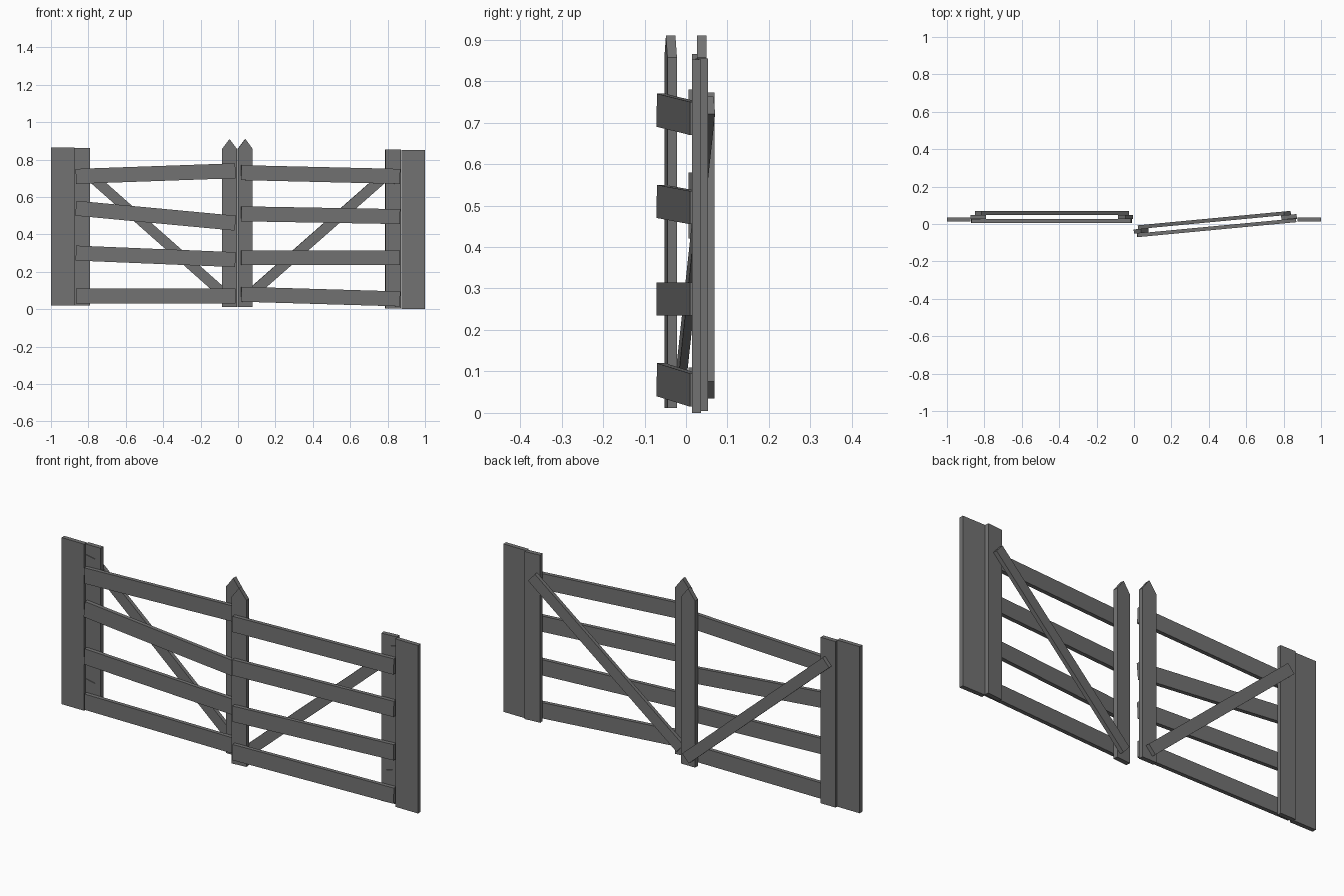
import bpy, bmesh, math
from mathutils import Matrix, Vector

cube = bpy.data.objects.get("Cube")
if cube:
    bpy.data.objects.remove(cube, do_unlink=True)

wood = bpy.data.materials.new("weathered_grey_wood")
wood.use_nodes = True
GREY = (0.17, 0.17, 0.17, 1)
wood.diffuse_color = GREY
wood.node_tree.nodes["Principled BSDF"].inputs["Base Color"].default_value = GREY

# Depth layers (front, back) of a gate leaf
RAIL, STILE, BRACE, POST = (0.006, 0.026), (0.026, 0.049), (0.049, 0.069), (0.014, 0.036)
STRAP = (0.023, 0.026)


def plate(name, outline, layer, swing):
    """Extrude an x-z outline through a depth layer."""
    bm = bmesh.new()
    face = bm.faces.new([bm.verts.new((x, layer[0], z)) for x, z in outline])
    ext = bmesh.ops.extrude_face_region(bm, geom=[face])["geom"]
    moved = [v for v in ext if isinstance(v, bmesh.types.BMVert)]
    bmesh.ops.translate(bm, verts=moved, vec=(0, layer[1] - layer[0], 0))
    bmesh.ops.recalc_face_normals(bm, faces=bm.faces)
    bm.transform(swing)
    mesh = bpy.data.meshes.new(name)
    bm.to_mesh(mesh)
    bm.free()
    mesh.materials.append(wood)
    obj = bpy.data.objects.new(name, mesh)
    bpy.context.collection.objects.link(obj)


def box(name, x0, x1, z0, z1, layer, swing):
    plate(name, [(x0, z0), (x1, z0), (x1, z1), (x0, z1)], layer, swing)


def plank(name, start, end, width, layer, swing):
    """A square-ended board between two centre points."""
    a, b = Vector(start), Vector(end)
    d = (b - a).normalized()
    n = Vector((-d.y, d.x)) * width / 2
    plate(name, [a - n, b - n, b + n, a + n], layer, swing)


def picket(name, x0, x1, z0, shoulder, tip, layer, swing):
    plate(name, [(x0, z0), (x1, z0), (x1, shoulder), ((x0 + x1) / 2, tip), (x0, shoulder)],
          layer, swing)


def leaf(side, s, swing, base, top, rails, brace, picket_x):
    """One gate leaf; s is the sign of x at its hinge."""
    box(side + "_hinge_stile", s * 0.79, s * 0.873, base, top, STILE, swing)
    picket(side + "_pointed_stile", *picket_x, 0.012, 0.857, 0.91, STILE, swing)
    for i, (inner, outer) in enumerate(rails):
        plank(f"{side}_rail_{i + 1}", (s * 0.014, inner), (s * 0.867, outer), 0.08, RAIL, swing)
    plank(side + "_brace", *brace, 0.055, BRACE, swing)
    # Slim tapered hinge straps
    for level, z in (("upper", 0.80), ("lower", 0.17)):
        plate(f"{side}_{level}_hinge", [(s * 0.872, z - 0.01), (s * 0.872, z + 0.01),
              (s * 0.82, z)], STRAP, swing)


# Closed leaf and its post
still = Matrix.Identity(4)
box("right_post", -1.0, -0.873, 0.02, 0.865, POST, still)
leaf("right", -1, still, 0.02, 0.862,
     [(0.74, 0.71), (0.46, 0.54), (0.265, 0.30), (0.07, 0.07)],
     ((-0.833, 0.752), (-0.045, 0.055)), (-0.085, -0.006))

# Slightly opened leaf and its post
pivot = Vector((0.87, 0.006, 0))
swing = (Matrix.Translation(pivot + Vector((0, 0.004, 0)))
         @ Matrix.Rotation(math.radians(5.4), 4, "Z") @ Matrix.Translation(-pivot))
box("left_post", 0.873, 1.0, 0.0, 0.852, POST, still)
leaf("left", 1, swing, 0.005, 0.855,
     [(0.73, 0.71), (0.51, 0.495), (0.275, 0.275), (0.08, 0.055)],
     ((0.04, 0.055), (0.825, 0.742)), (-0.002, 0.077))
